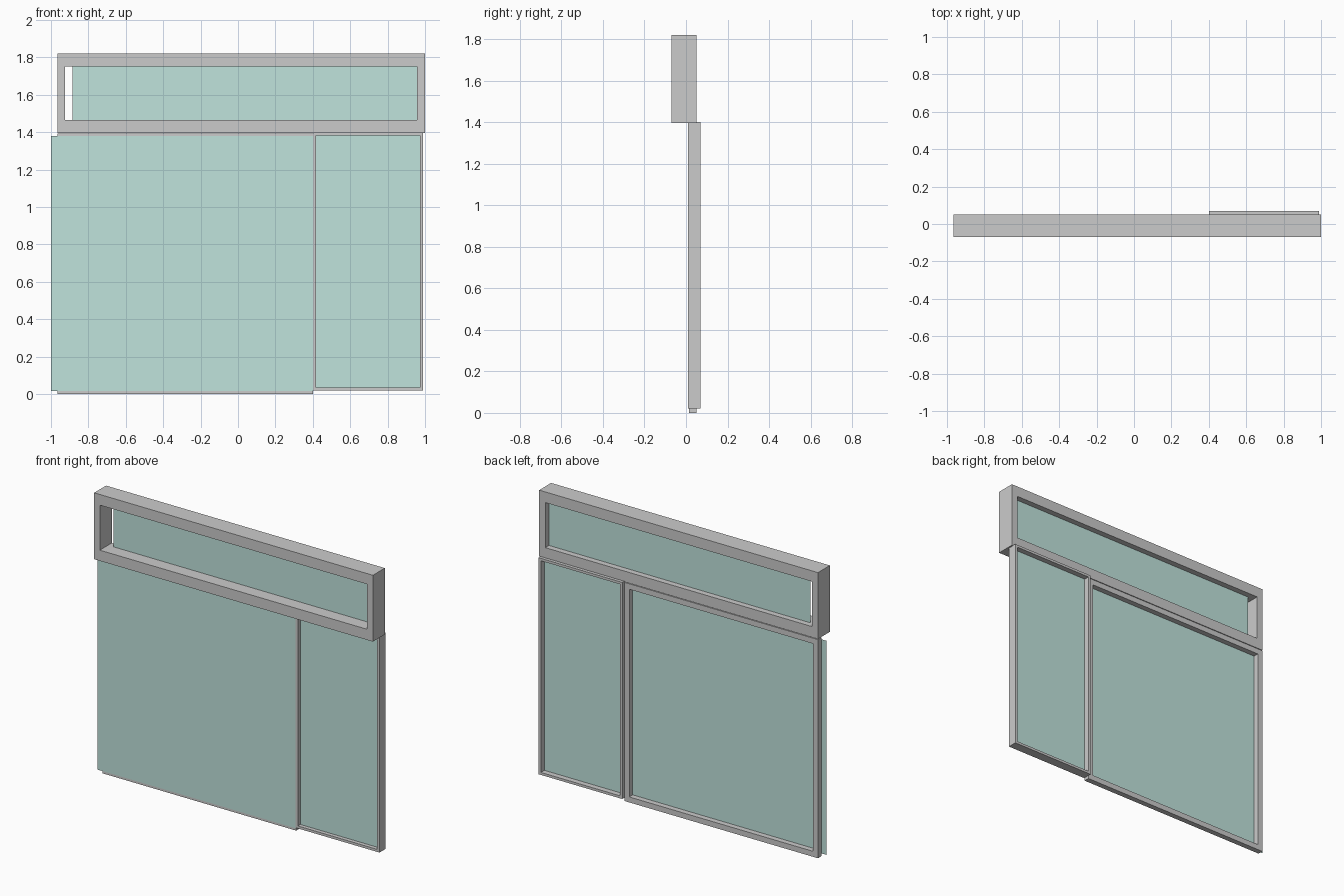
import bpy, bmesh

if "Cube" in bpy.data.objects:
    bpy.data.objects.remove(bpy.data.objects["Cube"])

glass_mat = bpy.data.materials.new("glass_tint")
glass_mat.diffuse_color = (0.53, 0.77, 0.72, 1.0)
glass_mat.use_nodes = True
glass_mat.node_tree.nodes["Principled BSDF"].inputs["Base Color"].default_value = glass_mat.diffuse_color


def make_object(name, bm, mat=None):
    bmesh.ops.recalc_face_normals(bm, faces=bm.faces)
    mesh = bpy.data.meshes.new(name)
    bm.to_mesh(mesh)
    bm.free()
    if mat:
        mesh.materials.append(mat)
    obj = bpy.data.objects.new(name, mesh)
    bpy.context.collection.objects.link(obj)
    return obj


def corners(x0, x1, z0, z1):
    return [(x0, z0), (x1, z0), (x1, z1), (x0, z1)]


def frame(name, outer, inner, y0, y1):
    """Rectangular ring: a four-point section swept around four mitred corners."""
    bm = bmesh.new()
    rings = []
    for (ox, oz), (ix, iz) in zip(corners(*outer), corners(*inner)):
        rings.append([bm.verts.new(p) for p in
                      ((ox, y0, oz), (ix, y0, iz), (ix, y1, iz), (ox, y1, oz))])
    for i in range(4):
        a, b = rings[i], rings[(i + 1) % 4]
        for j in range(4):
            k = (j + 1) % 4
            bm.faces.new((a[j], a[k], b[k], b[j]))
    return make_object(name, bm)


def pane(name, rect, y):
    """Single flat sheet of glass facing the front."""
    bm = bmesh.new()
    bm.faces.new([bm.verts.new((x, y, z)) for x, z in corners(*rect)])
    return make_object(name, bm, glass_mat)


# Transom: deep frame on top with its offset pane
frame("transom_frame", (-0.965, 1.0, 1.397, 1.82), (-0.925, 0.957, 1.465, 1.752), -0.07, 0.05)
pane("transom_glass", (-0.885, 0.995, 1.465, 1.752), 0.013)

# Large left sash: pane sits on the front of the frame and overhangs at the left
frame("large_sash_frame", (-0.965, 0.40, 0.0, 1.393), (-0.93, 0.365, 0.035, 1.358), 0.015, 0.05)
pane("large_sash_glass", (-1.0, 0.40, 0.016, 1.38), 0.012)

# Narrow right sash: slim frame with recessed pane
frame("narrow_sash_frame", (0.40, 0.99, 0.02, 1.40), (0.416, 0.974, 0.036, 1.384), 0.01, 0.07)
pane("narrow_sash_glass", (0.416, 0.974, 0.036, 1.384), 0.035)
